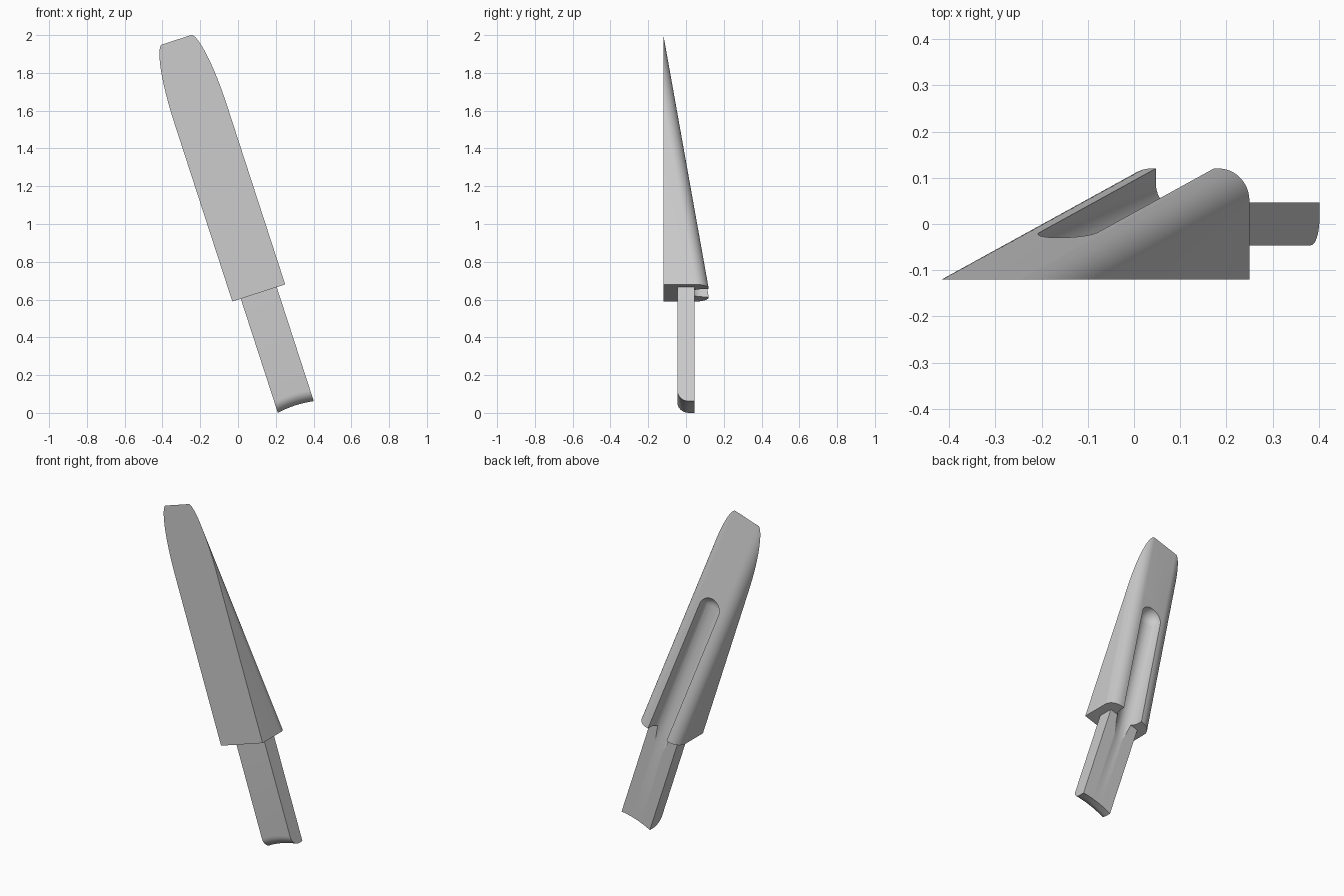
import bpy, bmesh
from math import sin, cos, pi, asin, radians
from mathutils import Matrix, Vector

if "Cube" in bpy.data.objects:
    bpy.data.objects.remove(bpy.data.objects["Cube"])

# Local frame: x across, y front to back, z along the length; then tilted
TILT = Matrix.Translation((0.286, 0, 0.093)) @ Matrix.Rotation(radians(-18), 4, "Y")
HALF, FRONT, BACK = 0.147, -0.12, 0.12
BASE, TIP = 0.57, 1.982
FILLET, SLOT_R = 0.07, 0.066

grey = bpy.data.materials.new("plain grey")
grey.use_nodes = True
COLOUR = (0.604, 0.604, 0.604, 1)
grey.diffuse_color = COLOUR
grey.node_tree.nodes["Principled BSDF"].inputs["Base Color"].default_value = COLOUR


def make_object(name, bm):
    """Turn a closed bmesh into a tilted grey object with outward faces."""
    if bm.calc_volume(signed=True) < 0:
        bmesh.ops.reverse_faces(bm, faces=bm.faces)
    mesh = bpy.data.meshes.new(name)
    bm.to_mesh(mesh)
    bm.free()
    mesh.materials.append(grey)
    obj = bpy.data.objects.new(name, mesh)
    bpy.context.collection.objects.link(obj)
    obj.matrix_world = TILT
    return obj


def loft(name, rings):
    """Skin equal-length rings of points and cap both ends."""
    bm = bmesh.new()
    loops = [[bm.verts.new(p) for p in ring] for ring in rings]
    n = len(loops[0])
    for lo, hi in zip(loops, loops[1:]):
        for i in range(n):
            j = (i + 1) % n
            bm.faces.new((lo[i], lo[j], hi[j], hi[i]))
    bm.faces.new(loops[0][::-1])
    bm.faces.new(loops[-1])
    return make_object(name, bm)


def back_y(z):
    return BACK + (FRONT - BACK) * (z - BASE) / (TIP - BASE)


# Wedge body: flat front, sloping back; the fillets run out at the thin tip
def body_ring(z, steps=12):
    cy = back_y(z) - FILLET
    if cy > FRONT:
        side = [(HALF, FRONT)]
        angles = [pi / 2 * i / steps for i in range(steps + 1)]
    else:
        side = []
        start = asin((FRONT - cy) / FILLET)
        angles = [start + (pi / 2 - start) * i / (steps + 1) for i in range(steps + 2)]
    side += [(HALF - FILLET + FILLET * cos(a), cy + FILLET * sin(a)) for a in angles]
    return [(x, y, z) for x, y in side] + [(-x, y, z) for x, y in reversed(side)]


thin = TIP - FILLET * (TIP - BASE) / (BACK - FRONT)
stations = [BASE, thin - 0.01]
stations += [thin + 0.002 + (TIP - 0.005 - thin) * (1 - (1 - i / 20) ** 2) for i in range(21)]
body = loft("wedge_body", [body_ring(z) for z in stations])


# Tang: flat bar with a slightly hollow end and a rounded front lower edge
def tang_ring(s, steps=10, r=0.06, half=0.046):
    end = -0.065 + 0.009 * (1 - s * s)
    x = s * 0.1
    ring = [(x, -half, BASE + 0.01), (x, half, BASE + 0.01), (x, half, end)]
    for i in range(steps + 1):
        a = pi / 2 * i / steps
        ring.append((x, -half + r * (1 - sin(a)), end + r * (1 - cos(a))))
    return ring


tang = loft("tang", [tang_ring(-1 + i / 6) for i in range(13)])

# Ball-ended groove cutter: hull of four spheres, running out over the tang
points = bmesh.new()
for z in (0.0, 1.385):
    for lift in (0, 0.25):
        floor = 0.045 - 0.13 * (z - 0.4)
        bmesh.ops.create_uvsphere(points, u_segments=32, v_segments=16, radius=SLOT_R,
                                  matrix=Matrix.Translation((0, floor + SLOT_R + lift, z)))
hull = bmesh.new()
for v in points.verts:
    hull.verts.new(v.co)
points.free()
bmesh.ops.convex_hull(hull, input=hull.verts)
bmesh.ops.delete(hull, geom=[v for v in hull.verts if not v.link_faces], context="VERTS")
cutter = make_object("groove_cutter", hull)
cutter.hide_render = True
bpy.context.view_layer.update()

# Cut the groove through both parts and smooth the rounded areas
for obj in (body, tang):
    mod = obj.modifiers.new("groove", "BOOLEAN")
    mod.operation, mod.solver, mod.object = "DIFFERENCE", "EXACT", cutter
    bpy.ops.object.select_all(action="DESELECT")
    obj.select_set(True)
    bpy.context.view_layer.objects.active = obj
    bpy.ops.object.modifier_apply(modifier=mod.name)
    bpy.ops.object.shade_smooth_by_angle(angle=radians(25))
bpy.data.objects.remove(cutter)
